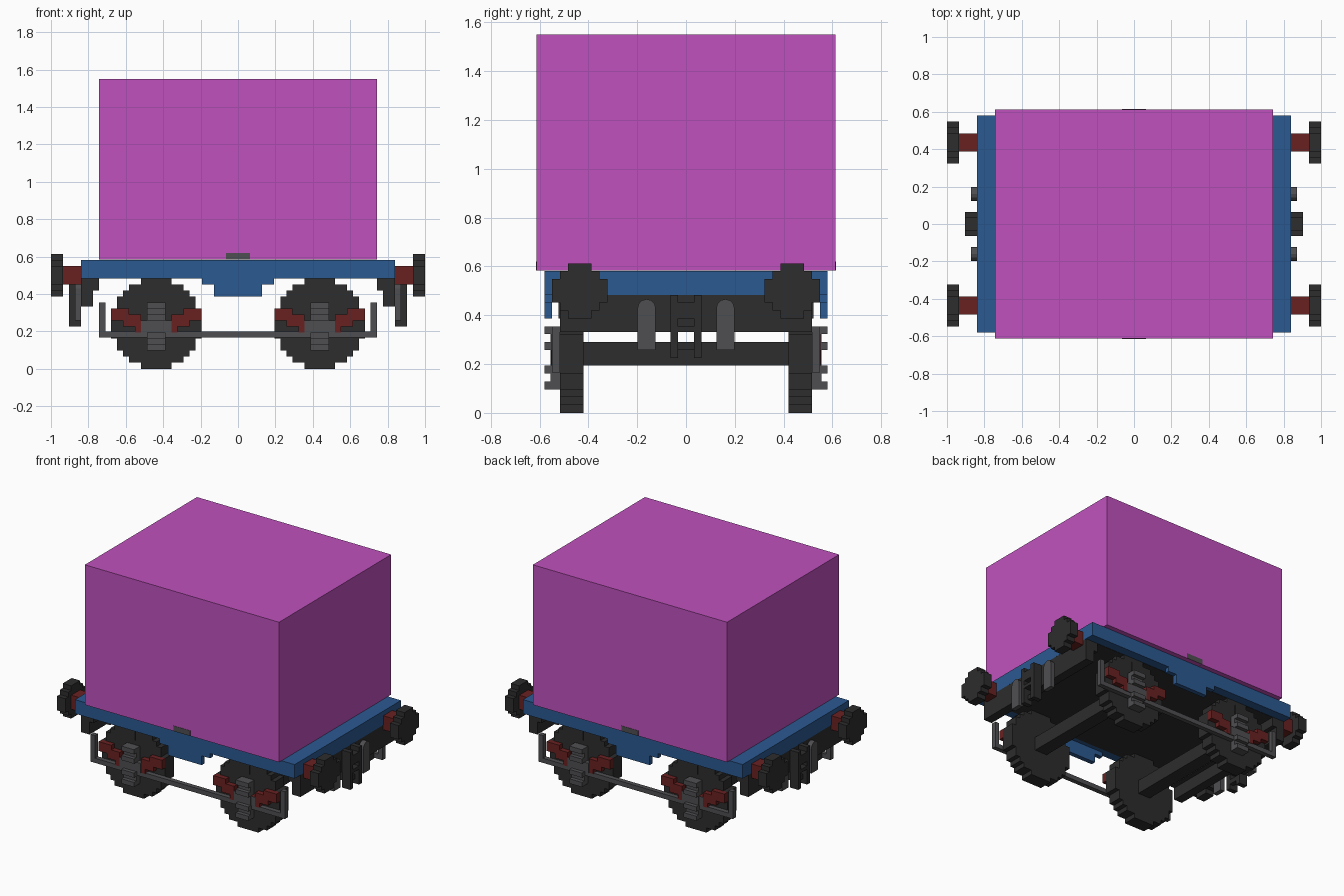
import bpy, bmesh, math
from mathutils import Vector

if "Cube" in bpy.data.objects:
    bpy.data.objects.remove(bpy.data.objects["Cube"])

U = 1 / 31  # block unit used across the model


def material(name, r, g, b):
    m = bpy.data.materials.new(name)
    m.use_nodes = True
    m.diffuse_color = (r, g, b, 1)
    node = next(n for n in m.node_tree.nodes if n.type == 'BSDF_PRINCIPLED')
    node.inputs["Base Color"].default_value = (r, g, b, 1)
    return m


PURPLE = material("purple", 0.527, 0.083, 0.515)
BLUE = material("blue", 0.024, 0.1, 0.285)
DARK = material("charcoal", 0.026, 0.026, 0.026)
GREY = material("steel grey", 0.078, 0.078, 0.084)
RED = material("dark red", 0.141, 0.015, 0.015)


def finish(name, bm, mat):
    bmesh.ops.recalc_face_normals(bm, faces=bm.faces)
    mesh = bpy.data.meshes.new(name)
    bm.to_mesh(mesh)
    bm.free()
    mesh.materials.append(mat)
    ob = bpy.data.objects.new(name, mesh)
    bpy.context.collection.objects.link(ob)
    return ob


def box(name, mat, x, y, z):
    """Box from (low, high) ranges on each axis."""
    bm = bmesh.new()
    bmesh.ops.create_cube(bm, size=1)
    for v in bm.verts:
        v.co = [r[0] if c < 0 else r[1] for c, r in zip(v.co, (x, y, z))]
    return finish(name, bm, mat)


def span(a, b, side):
    return tuple(sorted((a * side, b * side)))


def prism(name, mat, points, axis, low, high):
    """Extrude a (horizontal, z) outline along x or y."""
    bm = bmesh.new()
    place = (lambda p, d: (d, p[0], p[1])) if axis == 'x' else (lambda p, d: (p[0], d, p[1]))
    face = bm.faces.new([bm.verts.new(place(p, low)) for p in points])
    out = bmesh.ops.extrude_face_region(bm, geom=[face])
    shift = Vector(place((0, 0), high - low))
    bmesh.ops.translate(bm, vec=shift, verts=[v for v in out["geom"] if isinstance(v, bmesh.types.BMVert)])
    return finish(name, bm, mat)


def block_disc(count, ch, cz):
    """Stepped outline of a disc that is count blocks across."""
    half = count // 2
    right = []
    for row in range(-half, half + 1):
        w = int(math.sqrt((count / 2) ** 2 - row * row)) + 0.5
        for z in (row - 0.5, row + 0.5):
            right.append((w, z))
    # keep only the corners of the steps
    pts = [p for i, p in enumerate(right)
           if i in (0, len(right) - 1) or not right[i - 1][0] == p[0] == right[i + 1][0]]
    pts += [(-a, b) for a, b in reversed(pts)]
    return [(ch + a * U, cz + b * U) for a, b in pts]


# Load and deck
box("cargo_box", PURPLE, (-0.742, 0.742), (-0.612, 0.612), (0.583, 1.55))
box("deck", BLUE, (-0.839, 0.839), (-18 * U, 18 * U), (15 * U, 18 * U))
box("underfloor", DARK, (-0.81, 0.81), (-16 * U, 16 * U), (0.482, 0.5))

for s, side in ((-1, "right"), (1, "left")):
    # Stepped skirt in the middle of each long side
    a, b = 6 * U, 4 * U
    skirt = [(-a, 15 * U), (-a, 14 * U), (-b, 14 * U), (-b, 12 * U),
             (b, 12 * U), (b, 14 * U), (a, 14 * U), (a, 15 * U)]
    lo, hi = span(17 * U, 18 * U, s)
    prism(f"skirt_{s}", BLUE, skirt, 'y', lo, hi)
    box(f"deck_latch_{s}", GREY, (-2 * U, 2 * U), span(0.57, 0.614, s), (0.583, 0.62))

    # Brake rod with upright ends
    rod_y = span(16 * U, 17 * U, s)
    k, t = 0.742, U
    rod = [(-k, 11 * U), (-k, 5 * U + 0.005), (k, 5 * U + 0.005), (k, 11 * U),
           (k - t, 11 * U), (k - t, 6 * U + 0.005), (t - k, 6 * U + 0.005), (t - k, 11 * U)]
    prism(f"brake_rod_{s}", GREY, rod, 'y', *rod_y)

    for e, cx in ((-1, -0.437), (1, 0.437)):
        tag = f"{s}_{e}"
        # Wheel with a small guide plate above the hub
        prism(f"wheel_{tag}", DARK, block_disc(15, cx, 7.5 * U), 'y', *span(13 * U, 16 * U, s))
        box(f"guide_plate_{tag}", DARK, (cx - U / 2, cx + U / 2),
            span(16 * U, 16 * U + 0.006, s), (12 * U, 14 * U))
        # Stepped leaf spring rising toward its ends
        spring = [(3.5, 6), (3.5, 7), (5.5, 7), (5.5, 8), (7.5, 8), (7.5, 10),
                  (4.5, 10), (4.5, 9), (2.5, 9), (2.5, 8)]
        outline = spring + [(-h, z) for h, z in reversed(spring)]
        prism(f"leaf_spring_{tag}", RED, [(cx + h * U, z * U) for h, z in outline],
              'y', *span(16 * U, 17 * U + 0.003, s))
        # Axle box with ribs
        box(f"axle_box_{tag}", GREY, (cx - 1.5 * U, cx + 1.5 * U),
            span(16 * U, 17 * U + 0.006, s), (3 * U, 11 * U))
        box(f"axle_box_flange_{tag}", GREY, (cx - 2.5 * U, cx + 2.5 * U),
            span(16 * U, 17 * U + 0.005, s), (6 * U, 8 * U))
        for z in (3, 5, 8, 10):
            box(f"axle_box_rib_{tag}_{z}", GREY, (cx - 1.5 * U, cx + 1.5 * U),
                span(17 * U, 18 * U, s), (z * U, (z + 1) * U))

        # Buffer at each corner
        by, bz = s * 13.5 * U, 15.5 * U
        box(f"buffer_shaft_{tag}", RED, span(0.83, 0.94, e),
            (by - 1.5 * U, by + 1.5 * U), (bz - 1.5 * U, bz + 1.5 * U))
        prism(f"buffer_head_{tag}", DARK, block_disc(7, by, bz), 'x', *span(1 - 2 * U, 1, e))

# Parts repeated at both ends
for e in (-1, 1):
    cx = e * 0.437
    box(f"axle_{e}", DARK, (cx - 1.5 * U, cx + 1.5 * U), (-13 * U, 13 * U), (6 * U, 9 * U))

    # End beam with a stepped inner side
    beam = [(26, 15), (26, 10.3), (24, 10.3), (24, 13), (23, 13), (23, 15)]
    prism(f"end_beam_{e}", DARK, [(e * h * U, z * U) for h, z in beam], 'y', -16 * U, 16 * U)

    # Hook frame in the middle
    hook_x = span(26 * U, 28 * U, e)
    for s in (-1, 1):
        box(f"hook_frame_side_{e}_{s}", DARK, hook_x, span(U, 2 * U, s), (7 * U, 15 * U))
        # Round-topped hanging plate
        y, r = s * 5 * U, 1.15 * U
        arch = [(y - r, 8 * U), (y + r, 8 * U)]
        arch += [(y + r * math.cos(i * math.pi / 6), 13.3 * U + r * math.sin(i * math.pi / 6))
                 for i in range(7)]
        prism(f"hanging_plate_{e}_{s}", GREY, arch, 'x', *span(26 * U, 27 * U, e))
    box(f"hook_block_{e}", DARK, hook_x, (-U, U), (12 * U, 14 * U))
    box(f"hook_bar_{e}", DARK, hook_x, (-U, U), (10.3 * U, 11 * U))
    box(f"hook_lower_bar_{e}", DARK, span(26 * U, 27 * U, e), (-U, U), (8 * U, 9 * U))
